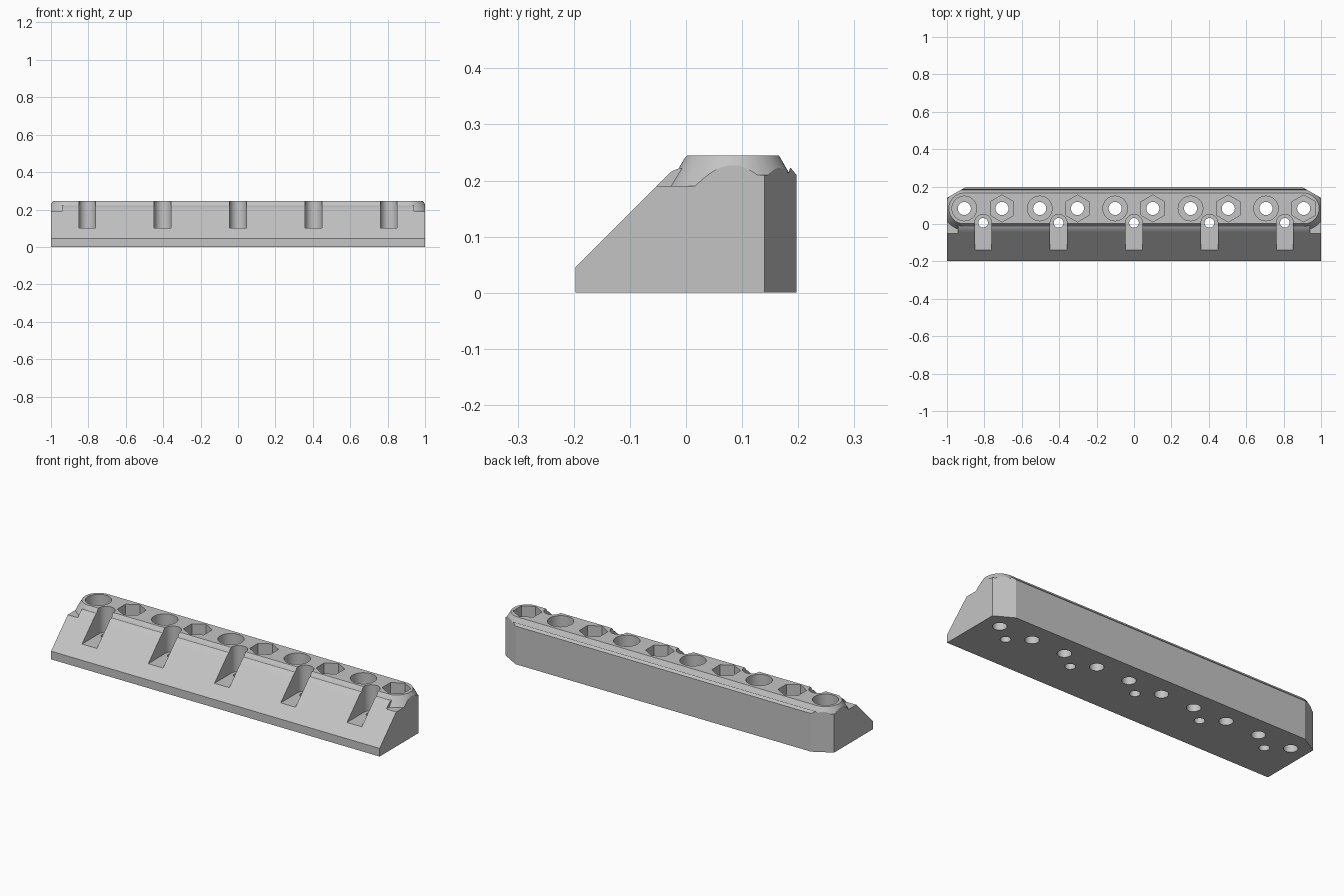
import bpy, bmesh, math

if "Cube" in bpy.data.objects:
    bpy.data.objects.remove(bpy.data.objects["Cube"], do_unlink=True)

grey = bpy.data.materials.new("plain grey")
grey.use_nodes = True
COLOUR = (0.55, 0.55, 0.55, 1)
grey.diffuse_color = COLOUR
grey.node_tree.nodes["Principled BSDF"].inputs["Base Color"].default_value = COLOUR

ROW_Y = 0.083       # centre line of the bolt holes
PITCH = 0.2016
END_X = PITCH * 4.5
SLOT_Y = 0.006


def loft(name, lower, upper):
    """Closed solid between two matching rings of points."""
    bm = bmesh.new()
    a = [bm.verts.new(p) for p in lower]
    b = [bm.verts.new(p) for p in upper]
    bm.faces.new(a[::-1])
    bm.faces.new(b)
    n = len(a)
    for i in range(n):
        j = (i + 1) % n
        bm.faces.new((a[i], a[j], b[j], b[i]))
    bmesh.ops.recalc_face_normals(bm, faces=bm.faces)
    mesh = bpy.data.meshes.new(name)
    bm.to_mesh(mesh)
    bm.free()
    mesh.materials.append(grey)
    obj = bpy.data.objects.new(name, mesh)
    bpy.context.collection.objects.link(obj)
    return obj


def prism(name, outline, z0, z1):
    return loft(name, [(x, y, z0) for x, y in outline], [(x, y, z1) for x, y in outline])


def ring(x, y, r, n, turn=0.0):
    return [(x + r * math.cos(turn + math.tau * i / n),
             y + r * math.sin(turn + math.tau * i / n)) for i in range(n)]


def stadium(r, z, n=32):
    pts = []
    for side, start in ((1, -math.pi / 2), (-1, math.pi / 2)):
        for i in range(n + 1):
            t = start + math.pi * i / n
            pts.append((side * END_X + r * math.cos(t), ROW_Y + r * math.sin(t), z))
    return pts


def combine(target, tool, operation):
    mod = target.modifiers.new(tool.name, "BOOLEAN")
    mod.operation = operation
    mod.solver = "EXACT"
    mod.object = tool
    bpy.context.view_layer.objects.active = target
    bpy.ops.object.modifier_apply(modifier=mod.name)
    bpy.data.objects.remove(tool, do_unlink=True)


# Wedge-shaped bar with a shallow groove behind the raised top
profile = [(-0.197, 0), (-0.197, 0.045), (-0.026, 0.216), (-0.012, 0.222), (0.05, 0.21),
           (0.181, 0.21), (0.186, 0.223), (0.197, 0.21), (0.197, 0)]
bar = loft("mounting_bar", [(-1, y, z) for y, z in profile], [(1, y, z) for y, z in profile])

# Lowered ledges at the front ends
for s in (-1, 1):
    ledge = [(s * 0.94, -0.1), (s * 1.1, -0.1), (s * 1.1, 0.06), (s * 0.94, 0.06)]
    combine(bar, prism("ledge_cutter", ledge, 0.19, 0.4), "DIFFERENCE")

# Raised flared top with rounded ends
flare = 0.08 / math.sqrt(3)
combine(bar, loft("raised_top", stadium(0.0825 + flare, 0.165), stadium(0.0825, 0.245)), "UNION")

# Trim to the plan outline with clipped back corners
plan = [(-1, -0.3), (1, -0.3), (1, 0.14), (0.9, 0.197), (-0.9, 0.197), (-1, 0.14)]
combine(bar, prism("plan_trim", plan, -0.1, 0.5), "INTERSECT")
# Trim the flare where it would pass the front slope
slope = [(-0.3, -0.1), (-0.3, -0.058), (0.003, 0.245), (0.003, 0.4), (0.3, 0.4), (0.3, -0.1)]
combine(bar, loft("slope_trim", [(-1.2, y, z) for y, z in slope],
                  [(1.2, y, z) for y, z in slope]), "INTERSECT")

# Bolt holes with alternating round and hexagonal sockets
for i in range(10):
    x = (i - 4.5) * PITCH
    socket = ring(x, ROW_Y, 0.066, 32) if i % 2 == 0 else ring(x, ROW_Y, 0.072, 6, math.pi / 6)
    combine(bar, prism("socket_cutter", socket, 0.12, 0.4), "DIFFERENCE")
    combine(bar, prism("bolt_cutter", ring(x, ROW_Y, 0.035, 24), -0.1, 0.3), "DIFFERENCE")

# Round-ended screw slots in the front slope
for i in range(5):
    x = (i - 2) * PITCH * 2
    arc = [(x + 0.045 * math.cos(math.pi * k / 16), SLOT_Y + 0.045 * math.sin(math.pi * k / 16))
           for k in range(17)]
    outline = arc + [(x - 0.045, -0.3), (x + 0.045, -0.3)]
    combine(bar, prism("slot_cutter", outline, 0.102, 0.4), "DIFFERENCE")
    combine(bar, prism("screw_cutter", ring(x, SLOT_Y, 0.026, 24), -0.1, 0.3), "DIFFERENCE")

bpy.ops.object.select_all(action="DESELECT")
bar.select_set(True)
bpy.context.view_layer.objects.active = bar
bpy.ops.object.shade_smooth_by_angle(angle=math.radians(25))
